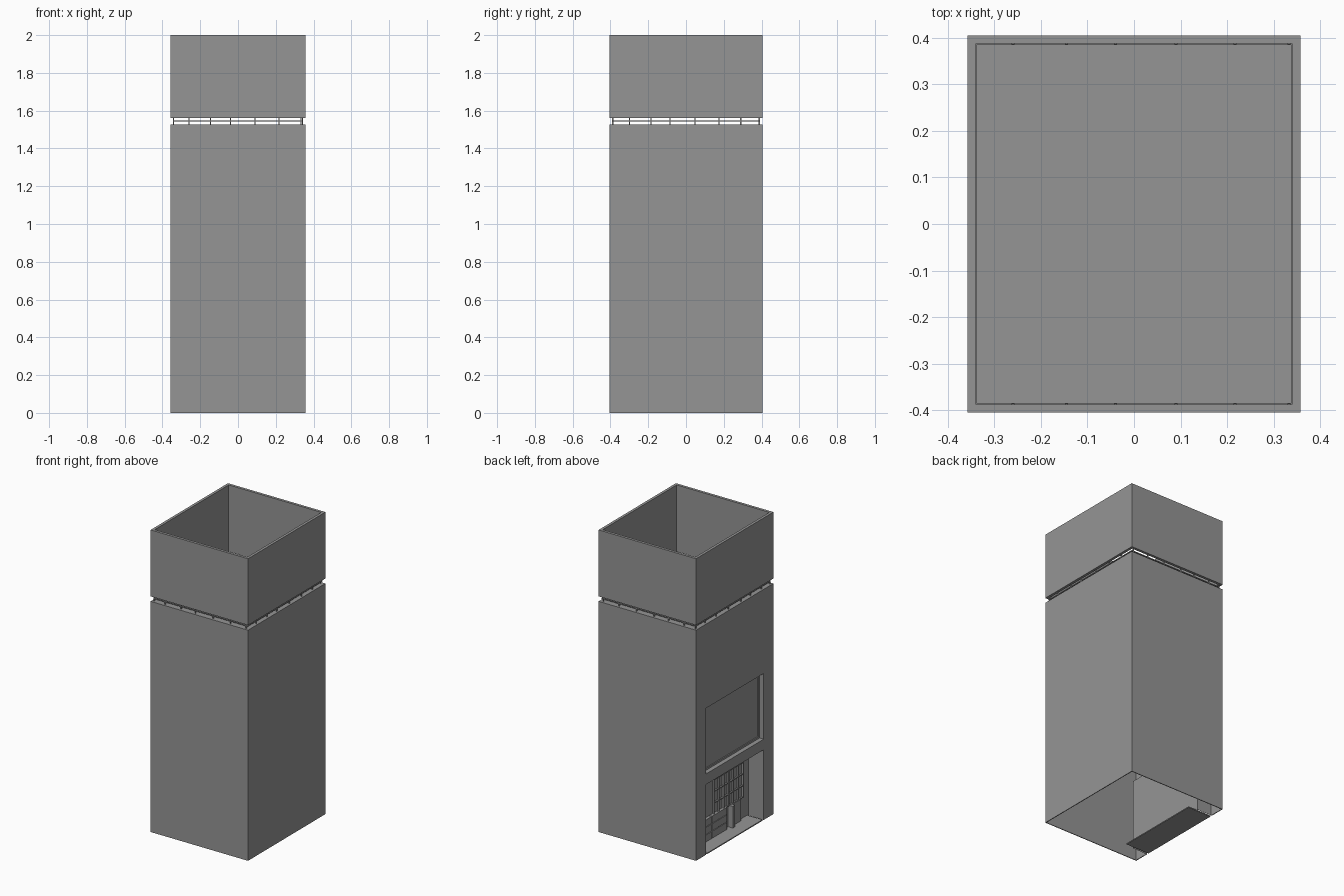
import bpy
import bmesh
from mathutils import Matrix, Vector

cube = bpy.data.objects.get("Cube")
if cube:
    bpy.data.objects.remove(cube, do_unlink=True)

HX, HY = 0.357, 0.405          # half width and half depth of the tower
WALL_TOP, PARAPET_BASE = 1.527, 1.56
OPEN = 0.303                   # half width of the openings in the -x wall
SHOP_TOP = 0.465
SHOP_X = -0.245                # plane of the recessed shop front

grey = bpy.data.materials.new("concrete grey")
grey.use_nodes = True
grey.diffuse_color = (0.3, 0.3, 0.3, 1)
grey.node_tree.nodes["Principled BSDF"].inputs["Base Color"].default_value = (0.3, 0.3, 0.3, 1)


def finish(name, bm):
    bmesh.ops.recalc_face_normals(bm, faces=bm.faces)
    mesh = bpy.data.meshes.new(name)
    bm.to_mesh(mesh)
    bm.free()
    mesh.materials.append(grey)
    obj = bpy.data.objects.new(name, mesh)
    bpy.context.scene.collection.objects.link(obj)
    return obj


def add_box(bm, lo, hi):
    lo, hi = Vector(lo), Vector(hi)
    size = hi - lo
    m = Matrix.Translation((lo + hi) / 2) @ Matrix.Diagonal((*size, 1))
    return bmesh.ops.create_cube(bm, size=1, matrix=m)["verts"]


def box(name, lo, hi):
    bm = bmesh.new()
    add_box(bm, lo, hi)
    return finish(name, bm)


def ring(name, hx, hy, t, z0, z1):
    """Rectangular tube with walls of thickness t."""
    bm = bmesh.new()
    signs = [(-1, -1), (1, -1), (1, 1), (-1, 1)]
    loops = [[bm.verts.new((sx * (hx - d), sy * (hy - d), z)) for sx, sy in signs]
             for d, z in ((0, z0), (0, z1), (t, z1), (t, z0))]
    for i, a in enumerate(loops):
        b = loops[(i + 1) % 4]
        for k in range(4):
            n = (k + 1) % 4
            bm.faces.new((a[k], a[n], b[n], b[k]))
    return finish(name, bm)


def recess(name, x_back, z0, z1, drop_floor=False):
    """Niche lining that is open towards -x."""
    bm = bmesh.new()
    add_box(bm, (-HX + 0.001, -OPEN, z0), (x_back, OPEN, z1))
    bm.normal_update()
    gone = [f for f in bm.faces
            if f.normal.x < -0.5 or (drop_floor and f.normal.z < -0.5)]
    bmesh.ops.delete(bm, geom=gone, context="FACES")
    obj = finish(name, bm)
    obj.data.flip_normals()
    return obj


# Tower walls, open below, with two openings cut on the -x side
walls = ring("tower_walls", HX, HY, 0.005, 0, WALL_TOP)
for label, z0, z1 in (("shop", -0.1, SHOP_TOP), ("window", 0.535, 0.97)):
    cutter = box(label + "_cutter", (-HX - 0.1, -OPEN, z0), (-HX + 0.1, OPEN, z1))
    cutter.hide_render = True
    cutter.hide_viewport = True
    cut = walls.modifiers.new(label + "_opening", "BOOLEAN")
    cut.operation = "DIFFERENCE"
    cut.solver = "EXACT"
    cut.object = cutter

# Roof deck and raised parapet
box("roof_deck", (-HX + 0.005, -HY + 0.005, WALL_TOP - 0.01), (HX - 0.005, HY - 0.005, WALL_TOP))
ring("parapet", HX, HY, 0.018, PARAPET_BASE, 2)

# Thin rail and posts in the gap under the parapet
ring("gap_rail", HX - 0.012, HY - 0.014, 0.007, 1.542, 1.547)
bm = bmesh.new()
r = 0.003
for s in (-1, 1):
    for x in (-0.342, -0.26, -0.145, -0.04, 0.09, 0.217, 0.333):
        y = s * (HY - 0.017)
        add_box(bm, (x - r, y - r, WALL_TOP), (x + r, y + r, PARAPET_BASE))
    for y in (-0.30, -0.185, -0.085, 0.048, 0.175, 0.29):
        x = s * (HX - 0.015)
        add_box(bm, (x - r, y - r, WALL_TOP), (x + r, y + r, PARAPET_BASE))
finish("gap_posts", bm)

# Upper display window and its slim frame
recess("window_recess", -HX + 0.038, 0.535, 0.97)
bm = bmesh.new()
xa, xb = -HX + 0.03, -HX + 0.037
for s in (-1, 1):
    y0, y1 = sorted((s * OPEN, s * (OPEN - 0.012)))
    add_box(bm, (xa, y0, 0.535), (xb, y1, 0.97))
for z in (0.535, 0.958):
    add_box(bm, (xa, -OPEN + 0.012, z), (xb, OPEN - 0.012, z + 0.012))
finish("window_frame", bm)

# Entrance niche and floor
recess("entrance_recess", SHOP_X, 0, SHOP_TOP, drop_floor=True)
box("entrance_floor", (-HX, -0.29, 0), (-0.185, 0.29, 0.007))

# Glazing grid on the shop front
bm = bmesh.new()
ga, gb, za, zb = -0.235, 0.07, 0.15, 0.38
for i in range(7):
    y = ga + (gb - ga) * i / 6
    add_box(bm, (SHOP_X - 0.012, y - 0.003, za), (SHOP_X, y + 0.003, zb))
for i in range(4):
    z = za + (zb - za) * i / 3
    add_box(bm, (SHOP_X - 0.01, ga, z - 0.003), (SHOP_X, gb, z + 0.003))
finish("glazing_bars", bm)

# Low panelled counter and the entrance door
bm = bmesh.new()
for i in range(3):
    z = 0.01 + i * 0.05
    for k in range(4):
        y = -0.05 + k * 0.08
        add_box(bm, (SHOP_X - 0.02, y, z), (SHOP_X, y + 0.076, z + 0.046))
finish("counter_panels", bm)
box("door", (SHOP_X - 0.015, -0.205, 0.007), (SHOP_X, -0.10, 0.15))
box("door_post", (SHOP_X - 0.035, -0.115, 0.007), (SHOP_X, -0.09, 0.15))
